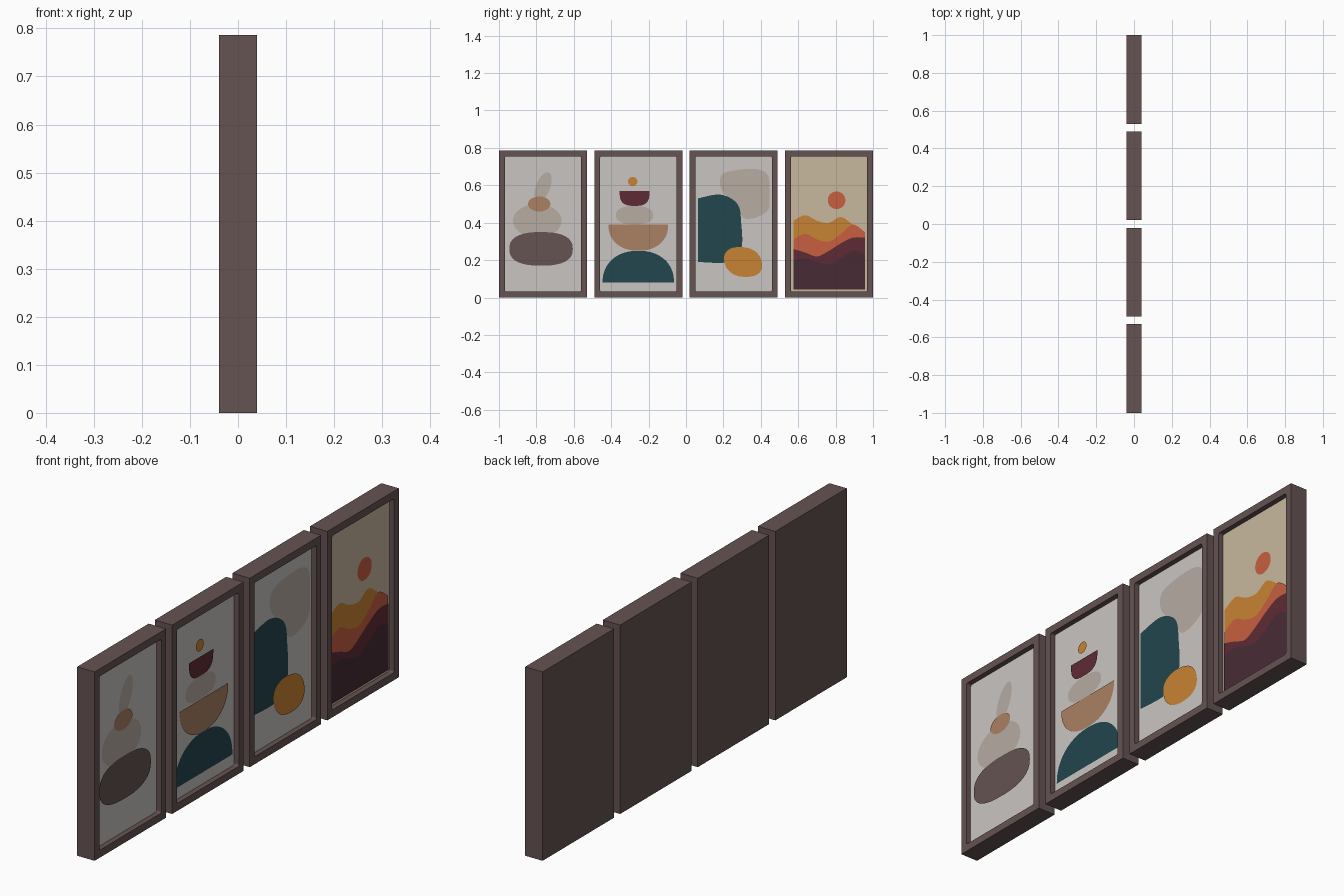
import bpy
import bmesh
from mathutils import Vector
from mathutils.geometry import interpolate_bezier
from math import sin, cos, pi, copysign

if "Cube" in bpy.data.objects:
    bpy.data.objects.remove(bpy.data.objects["Cube"], do_unlink=True)

WIDTH, HEIGHT, DEPTH = 0.47, 0.786, 0.08
RIM, RECESS = 0.044, 0.022
SPACING = 0.51
HALF = WIDTH / 2 - RIM
PICTURE_X = DEPTH / 2 - RECESS
EDGE = HALF * 100  # opening half width in painting units (hundredths)


def to_linear(channel):
    return ((channel / 255 + 0.055) / 1.055) ** 2.4


def material(name, red, green, blue):
    """Flat material from an sRGB colour."""
    rgba = [to_linear(c) for c in (red, green, blue)] + [1]
    mat = bpy.data.materials.new(name)
    mat.use_nodes = True
    mat.diffuse_color = rgba
    bsdf = next(n for n in mat.node_tree.nodes if n.type == "BSDF_PRINCIPLED")
    bsdf.inputs["Base Color"].default_value = rgba
    return mat


wood = material("dark brown wood", 101, 83, 82)
paper = material("off white paper", 201, 197, 194)
beige = material("grey beige paint", 183, 172, 162)
tan = material("tan paint", 171, 128, 98)
teal = material("teal paint", 34, 70, 78)
maroon = material("maroon paint", 94, 43, 53)
orange = material("orange paint", 201, 131, 51)
coral = material("coral paint", 200, 95, 65)
plum = material("plum paint", 72, 43, 53)
sand = material("sand paint", 201, 185, 158)


def add_object(name, bm, materials, y):
    """Turn a finished bmesh into a named object in the row."""
    mesh = bpy.data.meshes.new(name)
    bm.to_mesh(mesh)
    bm.free()
    for mat in materials:
        mesh.materials.append(mat)
    obj = bpy.data.objects.new(name, mesh)
    obj.location.y = y
    bpy.context.collection.objects.link(obj)


def add_frame(name, y, backing):
    """Solid block with a recessed picture panel on its +x side."""
    bm = bmesh.new()
    bmesh.ops.create_cube(bm, size=1)
    bmesh.ops.scale(bm, vec=(DEPTH, WIDTH, HEIGHT), verts=bm.verts)
    bmesh.ops.translate(bm, vec=(0, 0, HEIGHT / 2), verts=bm.verts)
    panel = max(bm.faces, key=lambda face: face.calc_center_median().x)
    bmesh.ops.inset_individual(bm, faces=[panel], thickness=RIM)
    panel = bmesh.ops.extrude_discrete_faces(bm, faces=[panel])["faces"][0]
    bmesh.ops.translate(bm, vec=(-RECESS, 0, 0), verts=panel.verts)
    panel.material_index = 1
    # Slightly rounded corners of the opening
    border = set(panel.edges)
    corners = [e for v in panel.verts for e in v.link_edges if e not in border]
    bmesh.ops.bevel(bm, geom=corners, offset=0.008, segments=3, profile=0.5, affect="EDGES")
    add_object(name, bm, [wood, backing], y)


def add_paint(name, y, layer, mat, outline):
    """Flat painted shape, trimmed to the opening and facing +x."""
    bm = bmesh.new()
    x = PICTURE_X + 0.0012 * layer
    verts = []
    for point in outline:
        side = max(-HALF, min(HALF, point[0] / 100))
        height = max(RIM, min(HEIGHT - RIM, point[1] / 100))
        verts.append(bm.verts.new((x, side, height)))
    face = bm.faces.new(verts)
    face.normal_update()
    if face.normal.x < 0:
        face.normal_flip()
    bmesh.ops.triangulate(bm, faces=[face])
    add_object(name, bm, [mat], y)


def smooth(points, closed=False):
    """Curve that passes smoothly through a few points."""
    points = [Vector(p) for p in points]
    if closed:
        padded = [points[-1], *points, points[0], points[1]]
    else:
        padded = [points[0], *points, points[-1]]
    curve = []
    for a, b, c, d in zip(padded, padded[1:], padded[2:], padded[3:]):
        curve += interpolate_bezier(b, b + (c - a) / 6, c - (d - b) / 6, c, 8)[:-1]
    return curve if closed else curve + [points[-1]]


def arc(u, z, width, height, power, sweep):
    """Part of a rounded oval; a higher power makes it squarer."""
    outline = []
    for i in range(33):
        across, up = cos(sweep * i / 33), sin(sweep * i / 33)
        outline.append((u + width * copysign(abs(across) ** (2 / power), across),
                        z + height * copysign(abs(up) ** (2 / power), up)))
    return outline


def oval(u, z, width, height, power=2, tilt=0):
    """Rounded oval, leaning sideways by the tilt."""
    outline = arc(u, z, width, height, power, 2 * pi)
    return [(a + tilt * (b - z), b) for a, b in outline]


def bowl(u, z, width, height, power):
    """Half oval with a straight edge; a negative height hangs down."""
    return arc(u, z, width, height, power, pi) + [(u - width, z)]


def hill(*heights):
    """Wavy band from evenly spaced heights down to the bottom."""
    step = 2 * EDGE / (len(heights) - 1)
    crest = smooth([(i * step - EDGE, z) for i, z in enumerate(heights)])
    return crest + [(EDGE, 0), (-EDGE, 0)]


def add_picture(title, index, backing, *shapes):
    """One framed picture, with its shapes listed from back to front."""
    y = (index - 1.5) * SPACING
    add_frame(title + "_frame", y, backing)
    for layer, (part, mat, outline) in enumerate(shapes, 1):
        add_paint(title + "_" + part, y, layer, mat, outline)


# Stacked stones
add_picture("stones", 0, paper,
            ("tall_stone", beige, oval(0, 59, 4, 8, tilt=0.3)),
            ("middle_stone", beige, oval(-3, 41, 13, 9)),
            ("small_stone", tan, oval(-2, 50, 6, 4)),
            ("base_stone", wood, oval(-1, 26, 17, 9, power=2.5)))

# Balanced bowls on a dome
add_picture("bowls", 1, paper,
            ("dome", teal, bowl(0, 8, EDGE, 17, power=2.2)),
            ("pebble", beige, oval(-2, 44, 10, 5, power=2.3)),
            ("large_bowl", tan, bowl(0, 39, 16, -14, power=2.2)),
            ("small_bowl", maroon, bowl(-2, 57, 8, -8, power=3)),
            ("dot", orange, oval(-3, 62, 2.5, 2.5)))

# Large abstract shapes
cloud = smooth([(-4, 67), (17, 67), (19, 48), (7, 42), (1, 49), (-7, 59)], closed=True)
door = smooth([(-EDGE, 53), (-7, 55), (2, 50), (4, 40), (4, 26), (-3, 19), (-EDGE, 19)])
add_picture("shapes", 2, paper,
            ("cloud", beige, cloud),
            ("door", teal, door),
            ("fruit", orange, oval(5, 19, 10, 8, power=2.3, tilt=-0.2)))

# Layered hills under a sun
add_picture("landscape", 3, sand,
            ("sun", coral, oval(4, 52, 4.7, 4.7)),
            ("far_hill", orange, hill(41, 44, 41, 40, 43, 39, 35)),
            ("middle_hill", coral, hill(31, 34, 31, 30, 34, 39, 35)),
            ("near_hill", maroon, hill(26, 24, 22, 25, 29, 32, 32)),
            ("ground_hill", plum, hill(20, 21, 19, 18, 21, 25, 23)))
